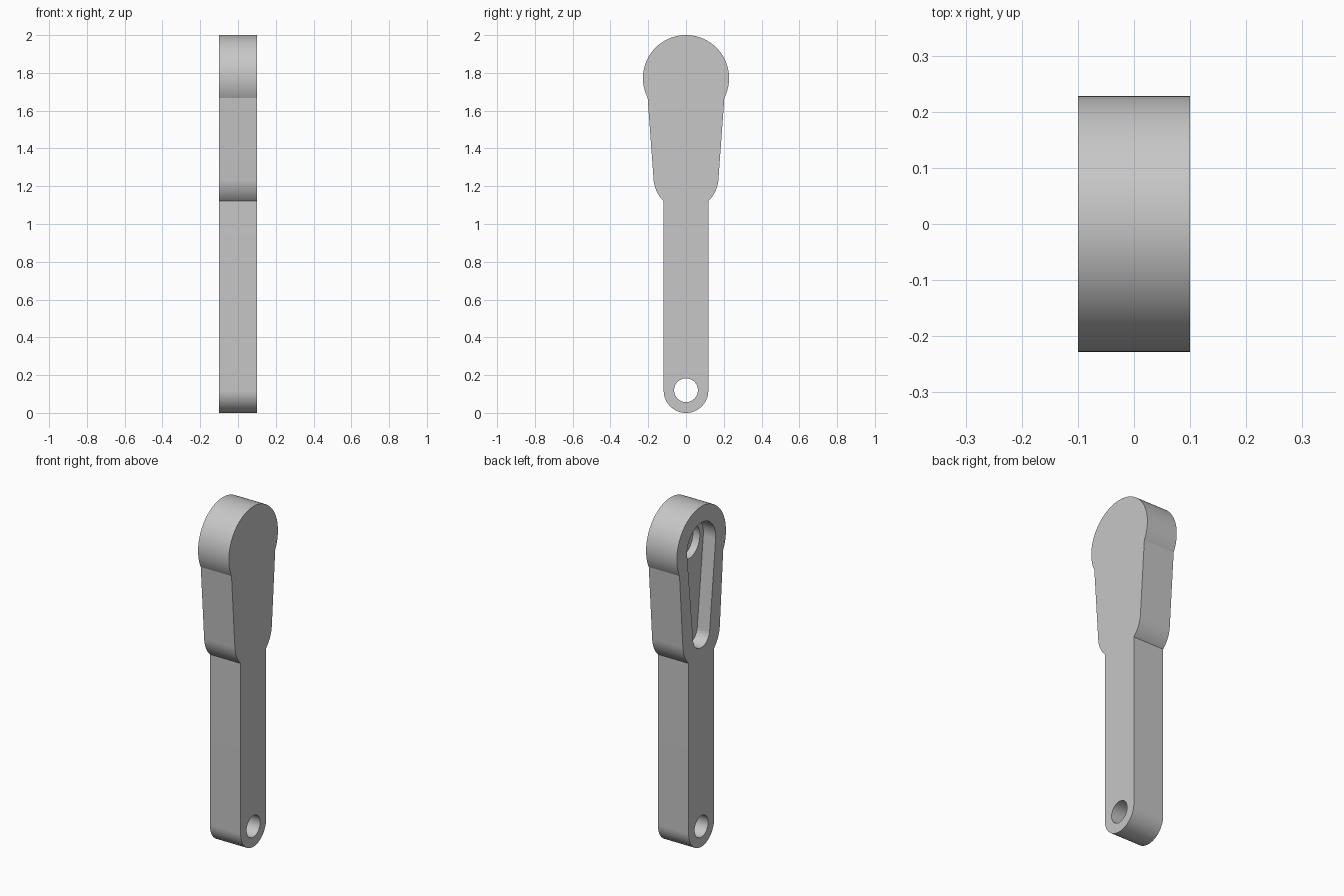
import bpy
import bmesh
from math import sin, cos, asin, acos, pi, radians

cube = bpy.data.objects.get("Cube")
if cube:
    bpy.data.objects.remove(cube, do_unlink=True)

HALF = 0.1                      # half thickness
HEAD_Z, HEAD_R = 1.772, 0.228   # round head
HEEL_Z, HEEL_R = 1.247, 0.172   # rounded lower end of the wide body
SHAFT_R = 0.118                 # half width and end radius of the shaft
RIM = 0.095                     # wall left around the pocket

grey = bpy.data.materials.new("plain grey")
grey.use_nodes = True
grey.diffuse_color = (0.57, 0.57, 0.57, 1)
grey.node_tree.nodes["Principled BSDF"].inputs["Base Color"].default_value = grey.diffuse_color


def arc(z, r, start, end, steps=32):
    """Points (y, z) on a circle; the angle is measured from straight down."""
    angles = [start + (end - start) * i / steps for i in range(steps + 1)]
    return [(r * sin(a), z - r * cos(a)) for a in angles]


def mirrored(half):
    """Close a half outline that runs from bottom centre to top centre."""
    return half + [(-y, z) for y, z in half[-2:0:-1]]


def prism(name, outline, x0, x1):
    """Extrude a (y, z) outline along x."""
    bm = bmesh.new()
    face = bm.faces.new([bm.verts.new((x0, y, z)) for y, z in outline])
    side = bmesh.ops.extrude_face_region(bm, geom=[face])["geom"]
    verts = [v for v in side if isinstance(v, bmesh.types.BMVert)]
    bmesh.ops.translate(bm, verts=verts, vec=(x1 - x0, 0, 0))
    bmesh.ops.recalc_face_normals(bm, faces=bm.faces)
    mesh = bpy.data.meshes.new(name)
    bm.to_mesh(mesh)
    bm.free()
    mesh.materials.append(grey)
    obj = bpy.data.objects.new(name, mesh)
    bpy.context.collection.objects.link(obj)
    return obj


def disc(z, r):
    return mirrored(arc(z, r, 0, pi))


def cut(target, cutter):
    cutter.hide_render = True
    bpy.context.view_layer.objects.active = target
    mod = target.modifiers.new("cut", "BOOLEAN")
    mod.operation = "DIFFERENCE"
    mod.solver = "EXACT"
    mod.object = cutter
    bpy.ops.object.modifier_apply(modifier=mod.name)
    bpy.data.objects.remove(cutter, do_unlink=True)


# Handle: round shaft end, wide tapered body, round head
neck = asin(0.203 / HEAD_R)
handle = prism("handle", mirrored(
    arc(SHAFT_R, SHAFT_R, 0, pi / 2)
    + arc(HEEL_Z, HEEL_R, asin(SHAFT_R / HEEL_R), pi / 2 - 0.07)
    + arc(HEAD_Z, HEAD_R, neck, pi, 64)), -HALF, HALF)

# Tapered pocket in the -x face, its sides tangent to both end circles
top_r, low_r = HEAD_R - RIM, HEEL_R - RIM
tangent = acos((top_r - low_r) / (HEAD_Z - HEEL_Z))
pocket = mirrored(arc(HEEL_Z, low_r, 0, tangent) + arc(HEAD_Z, top_r, tangent, pi))
cut(handle, prism("pocket_cutter", pocket, -HALF - 0.1, -HALF + 0.08))

# Round recess in the pocket floor, and the hole through the shaft end
cut(handle, prism("recess_cutter", disc(HEAD_Z, 0.1), -HALF - 0.1, -HALF + 0.125))
cut(handle, prism("hole_cutter", disc(0.12, 0.063), -HALF - 0.1, HALF + 0.1))

bpy.ops.object.select_all(action="DESELECT")
handle.select_set(True)
bpy.context.view_layer.objects.active = handle
bpy.ops.object.shade_smooth_by_angle(angle=radians(15))
